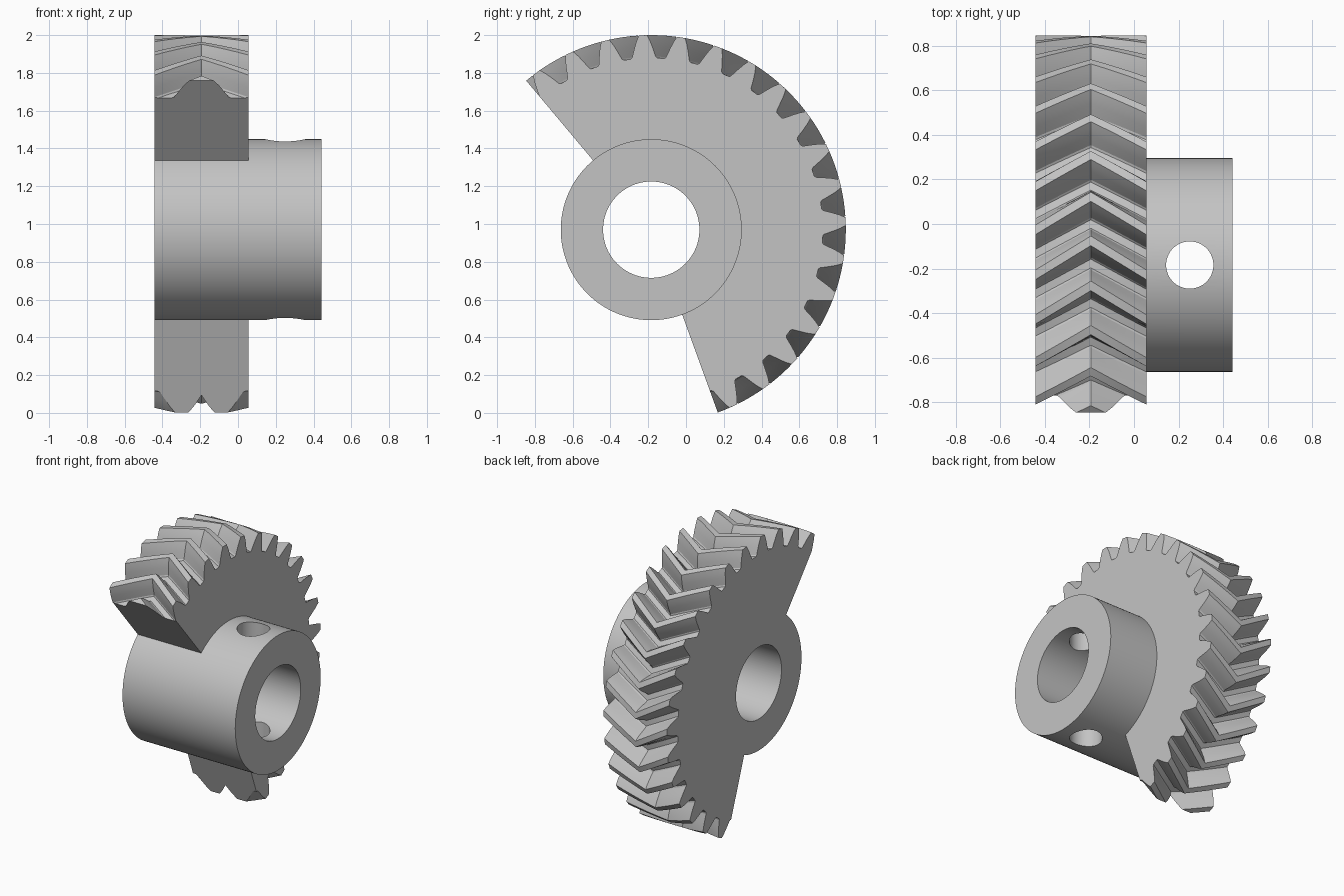
import bpy, bmesh, math
from mathutils import Matrix, Vector

if "Cube" in bpy.data.objects:
    bpy.data.objects.remove(bpy.data.objects["Cube"], do_unlink=True)

CY, CZ = -0.184, 0.97              # shaft axis
X_BACK, X_MID, X_FACE, X_HUB = -0.4425, -0.1935, 0.0555, 0.4425
TEETH, TWIST = 32, 8.5             # herringbone teeth, twist in degrees
PHASE = 5.2                        # tooth centre on the middle plane
SECTOR_START, SECTOR_END = -70, 130
# half tooth: angle from the tooth centre, radius
HALF_TOOTH = [(1.2, 1.03), (2.1, 0.998), (2.8, 0.967), (3.5, 0.935),
              (3.9, 0.917), (4.4, 0.909)]

steel = bpy.data.materials.new("plain grey")
steel.use_nodes = True
grey = (0.55, 0.55, 0.55, 1)
steel.diffuse_color = grey
steel.node_tree.nodes["Principled BSDF"].inputs["Base Color"].default_value = grey


def polar(x, degrees, radius):
    a = math.radians(degrees)
    return Vector((x, CY + radius * math.cos(a), CZ + radius * math.sin(a)))


def loft(name, rings):
    """Skin a stack of equal rings into a closed solid."""
    bm = bmesh.new()
    loops = [[bm.verts.new(p) for p in ring] for ring in rings]
    for low, high in zip(loops, loops[1:]):
        for i in range(len(low)):
            j = (i + 1) % len(low)
            bm.faces.new((low[i], low[j], high[j], high[i]))
    bmesh.ops.triangulate(bm, faces=bm.faces[:])
    bm.faces.new(loops[0][::-1])
    bm.faces.new(loops[-1])
    bmesh.ops.recalc_face_normals(bm, faces=bm.faces[:])
    return to_object(name, bm)


def to_object(name, bm):
    mesh = bpy.data.meshes.new(name)
    bm.to_mesh(mesh)
    bm.free()
    mesh.materials.append(steel)
    obj = bpy.data.objects.new(name, mesh)
    bpy.context.scene.collection.objects.link(obj)
    return obj


def cylinder(name, radius, x0, x1, sides):
    return loft(name, [[polar(x, 360 * i / sides, radius) for i in range(sides)]
                       for x in (x0, x1)])


def combine(target, tool, operation):
    """Apply a boolean and discard the tool."""
    mod = target.modifiers.new(operation, 'BOOLEAN')
    mod.operation, mod.solver, mod.object = operation, 'EXACT', tool
    bpy.context.view_layer.update()
    graph = bpy.context.evaluated_depsgraph_get()
    mesh = bpy.data.meshes.new_from_object(target.evaluated_get(graph))
    target.modifiers.clear()
    target.data = mesh
    bpy.data.objects.remove(tool, do_unlink=True)


# Herringbone gear: twisted tooth rings meeting at the middle plane
tooth = [(-a, r) for a, r in reversed(HALF_TOOTH)] + HALF_TOOTH
pitch = 360 / TEETH
steps = 4
rings = []
for k in range(-steps, steps + 1):
    x = X_MID + (X_FACE - X_MID) * k / steps
    turn = PHASE + TWIST * abs(k) / steps
    rings.append([polar(x, turn + pitch * t + a, r)
                  for t in range(TEETH) for a, r in tooth])
gear = loft("sector_gear", rings)

# Cut the gear down to its sector
span = 360 - (SECTOR_END - SECTOR_START)
wedge_ring = [(0, 0)] + [(SECTOR_END + span * i / 4, 3) for i in range(5)]
wedge = loft("sector_cutter", [[polar(x, a, r) for a, r in wedge_ring]
                               for x in (-1, 1)])
combine(gear, wedge, 'DIFFERENCE')

# Hub, shaft bore and cross hole for the pin
combine(gear, cylinder("hub", 0.479, X_BACK, X_HUB, 128), 'UNION')
combine(gear, cylinder("bore_cutter", 0.255, -1, 1, 96), 'DIFFERENCE')
bm = bmesh.new()
bmesh.ops.create_cone(bm, cap_ends=True, segments=64, radius1=0.106,
                      radius2=0.106, depth=3,
                      matrix=Matrix.Translation((0.25, CY, CZ)))
combine(gear, to_object("pin_hole_cutter", bm), 'DIFFERENCE')

# Smooth round walls, crisp edges
bpy.ops.object.select_all(action='DESELECT')
gear.select_set(True)
bpy.context.view_layer.objects.active = gear
bpy.ops.object.shade_smooth_by_angle(angle=math.radians(25))
